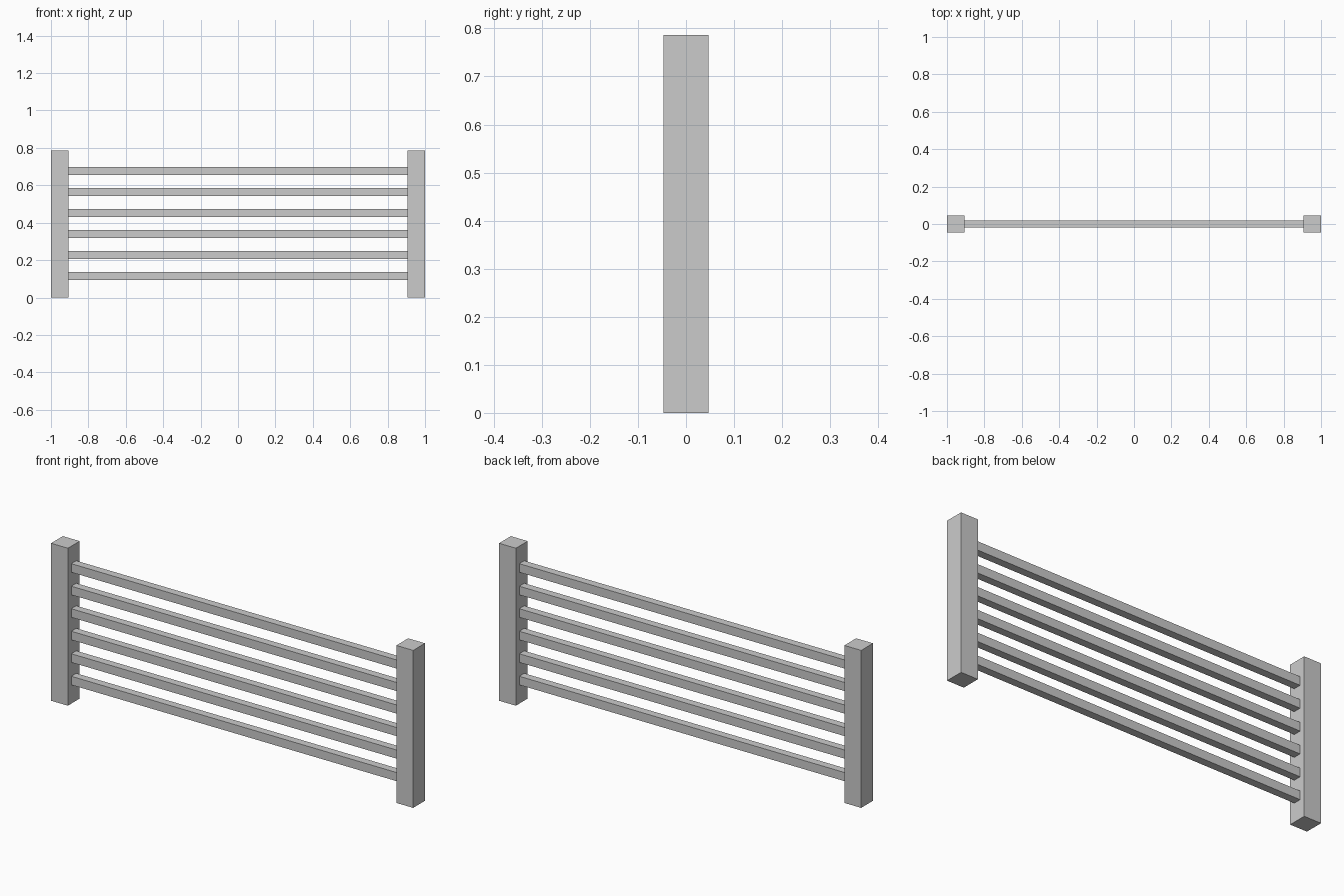
import bpy

if "Cube" in bpy.data.objects:
    bpy.data.objects.remove(bpy.data.objects["Cube"])

POST_W, POST_H = 0.093, 0.786
RAIL_D, RAIL_H = 0.039, 0.043
RAIL_LEN = 2 - 2 * POST_W


def box(name, size, centre):
    bpy.ops.mesh.primitive_cube_add(size=1, location=centre)
    ob = bpy.context.object
    ob.name = name
    ob.scale = size
    bpy.ops.object.transform_apply(location=False, rotation=False, scale=True)
    return ob


# Square end posts
for side, label in ((-1, "left"), (1, "right")):
    box(f"{label}_post", (POST_W, POST_W, POST_H),
        (side * (1 - POST_W / 2), 0, POST_H / 2))

# Six evenly spaced horizontal rails between the posts
for i in range(6):
    box(f"rail_{i + 1}", (RAIL_LEN, RAIL_D, RAIL_H),
        (0, 0, 0.115 + i * 0.1124))
